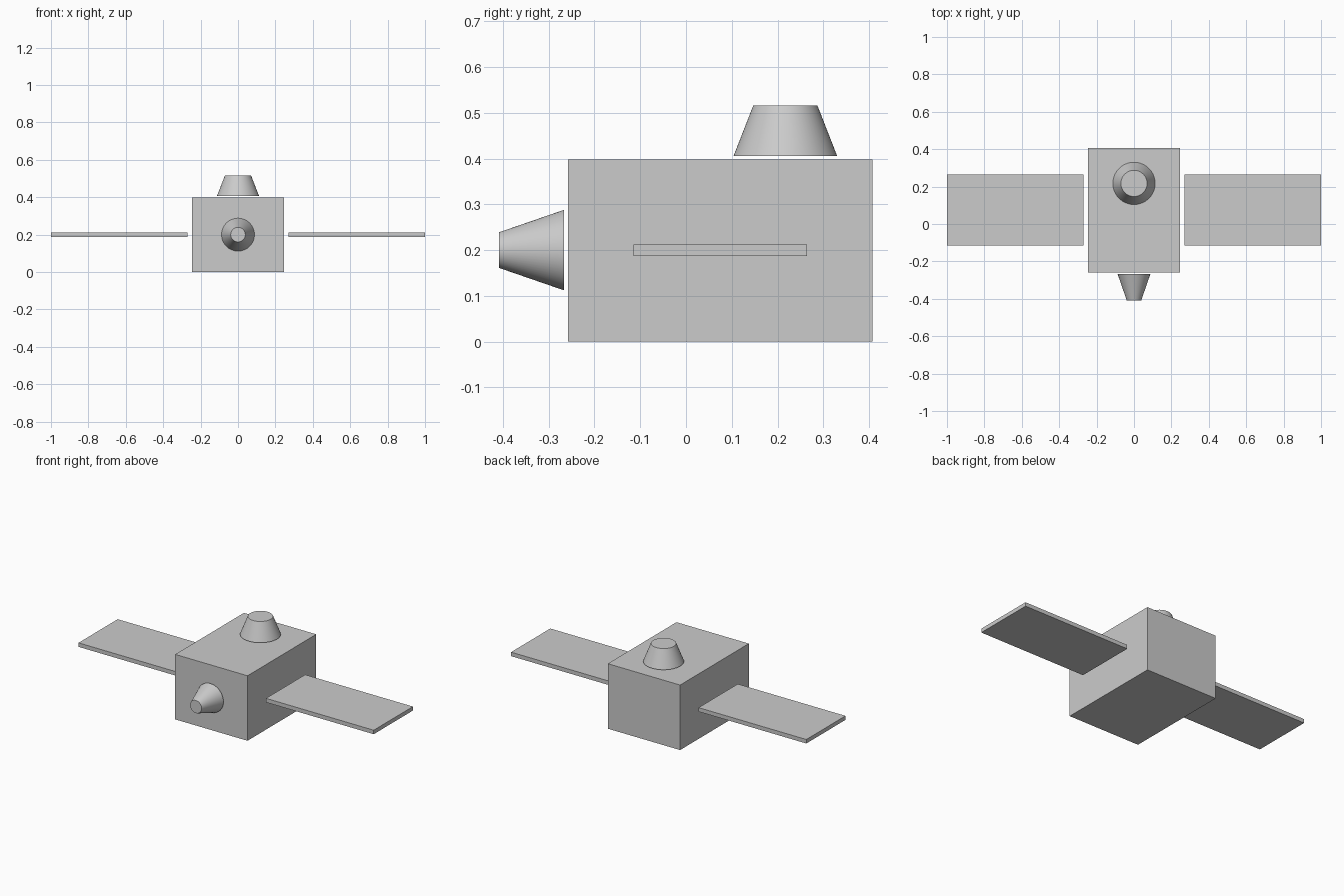
import bpy
from math import pi

if "Cube" in bpy.data.objects:
    bpy.data.objects.remove(bpy.data.objects["Cube"])


def box(name, lo, hi):
    """Box between two opposite corners."""
    bpy.ops.mesh.primitive_cube_add(size=1, location=[(a + b) / 2 for a, b in zip(lo, hi)])
    ob = bpy.context.object
    ob.name = name
    ob.scale = [b - a for a, b in zip(lo, hi)]
    bpy.ops.object.transform_apply(location=False, rotation=False, scale=True)
    return ob


def nozzle(name, r_base, r_tip, length, location, rotation=(0, 0, 0)):
    """Closed truncated cone, tip along local +z."""
    bpy.ops.mesh.primitive_cone_add(vertices=64, radius1=r_base, radius2=r_tip,
                                    depth=length, location=location, rotation=rotation)
    ob = bpy.context.object
    ob.name = name
    bpy.ops.object.shade_smooth_by_angle()
    return ob


# Main body
box("body", (-0.245, -0.258, 0), (0.245, 0.407, 0.398))

# Flat panels floating beside the body
for side, x0, x1 in (("left", -1.0, -0.27), ("right", 0.27, 1.0)):
    box(side + "_panel", (x0, -0.115, 0.1875), (x1, 0.264, 0.212))

# Cones just clear of the top and front faces
nozzle("top_cone", 0.113, 0.07, 0.11, (0, 0.217, 0.461))
nozzle("front_cone", 0.088, 0.039, 0.142, (0, -0.337, 0.2), (pi / 2, 0, 0))
